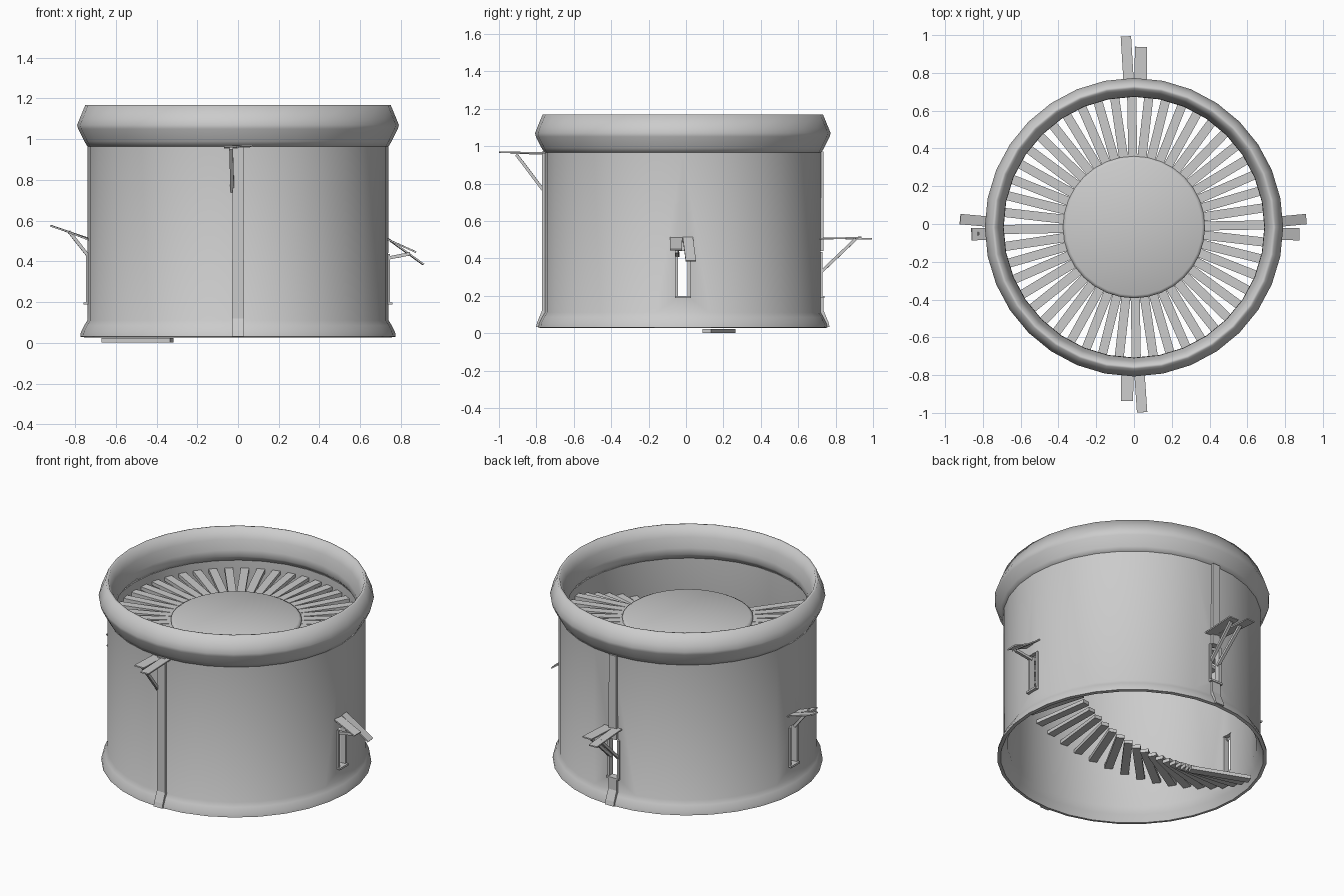
import bpy, bmesh
from math import sin, cos, pi, radians
from mathutils import Matrix, Vector

if "Cube" in bpy.data.objects:
    bpy.data.objects.remove(bpy.data.objects["Cube"])

CY = -0.017   # centre of the tower in y
SIDES = 32


def finish(name, bm, smooth=None):
    bmesh.ops.recalc_face_normals(bm, faces=bm.faces)
    me = bpy.data.meshes.new(name)
    bm.to_mesh(me)
    bm.free()
    ob = bpy.data.objects.new(name, me)
    bpy.context.collection.objects.link(ob)
    bpy.ops.object.select_all(action='DESELECT')
    ob.select_set(True)
    bpy.context.view_layer.objects.active = ob
    if smooth:
        bpy.ops.object.shade_smooth_by_angle(angle=radians(smooth))
    return ob


def lathe(name, profile, closed, smooth):
    bm = bmesh.new()
    rings = []
    for r, z in profile:
        if r == 0:
            rings.append([bm.verts.new((0, CY, z))] * SIDES)
        else:
            rings.append([bm.verts.new((r * cos(2 * pi * i / SIDES), CY + r * sin(2 * pi * i / SIDES), z))
                          for i in range(SIDES)])
    n = len(rings)
    for k in range(n if closed else n - 1):
        a, b = rings[k], rings[(k + 1) % n]
        for i in range(SIDES):
            j = (i + 1) % SIDES
            vs = list(dict.fromkeys((a[i], a[j], b[j], b[i])))
            if len(vs) > 2:
                bm.faces.new(vs)
    return finish(name, bm, smooth)


def radial(angle):
    """Frame whose x axis points outward from the tower axis."""
    return Matrix.Translation((0, CY, 0)) @ Matrix.Rotation(radians(angle), 4, 'Z')


def add_box(bm, matrix, size):
    bmesh.ops.create_cube(bm, size=1, matrix=matrix @ Matrix.Diagonal((*size, 1)))


def add_beam(bm, frame, p, q, width, thick):
    """Board running from p to q inside the given frame."""
    p, q = Vector(p), Vector(q)
    x = (q - p).normalized()
    y = Vector((0, 0, 1)).cross(x).normalized()
    rot = Matrix((x, y, x.cross(y))).transposed().to_4x4()
    add_box(bm, frame @ Matrix.Translation((p + q) / 2) @ rot, ((q - p).length, width, thick))


# tower wall with flared foot and rolled rim
wall = lathe("tower_wall", [(0.755, 0.027), (0.775, 0.03), (0.772, 0.05), (0.755, 0.085), (0.74, 0.11),
                            (0.74, 0.965), (0.715, 0.965), (0.715, 0.11), (0.735, 0.07)], True, 50)
lathe("tower_rim", [(0.74, 0.965), (0.755, 0.99), (0.785, 1.05), (0.79, 1.07), (0.778, 1.1), (0.75, 1.168),
                    (0.735, 1.168), (0.71, 1.1), (0.692, 1.04), (0.69, 1.0), (0.715, 0.965)], True, 80)

# window slots
SLOTS = (0, 90, 180)
bm = bmesh.new()
for a in SLOTS:
    add_box(bm, radial(a) @ Matrix.Translation((0.73, 0, 0.315)), (0.2, 0.07, 0.25))
cutter = finish("slot_cutter", bm)
cutter.hide_render = True
mod = wall.modifiers.new("slots", 'BOOLEAN')
mod.object = cutter
mod.solver = 'EXACT'
bpy.context.view_layer.objects.active = wall
bpy.ops.object.modifier_apply(modifier=mod.name)
bpy.data.objects.remove(cutter)

# window frames
bm = bmesh.new()
for a in SLOTS:
    f = radial(a)
    add_box(bm, f @ Matrix.Translation((0.735, 0, 0.193)), (0.045, 0.085, 0.012))
    for s in (-1, 1):
        add_box(bm, f @ Matrix.Translation((0.728, s * 0.034, 0.315)), (0.036, 0.016, 0.24))
finish("window_frames", bm)


# vertical cover strips on the front and back
def strip(name, angle, points):
    bm = bmesh.new()
    f = radial(angle)
    rows = []
    for r, z, w in points:
        rows.append([bm.verts.new(f @ Vector(c)) for c in
                     ((r - 0.02, -w, z), (r + 0.013, -w, z), (r + 0.013, w, z), (r - 0.02, w, z))])
    for a, b in zip(rows, rows[1:]):
        for i in range(4):
            j = (i + 1) % 4
            bm.faces.new((a[i], a[j], b[j], b[i]))
    bm.faces.new(rows[0])
    bm.faces.new(rows[-1])
    finish(name, bm)


FOOT = [(0.772, 0.032, 0.03), (0.765, 0.06, 0.03), (0.74, 0.12, 0.029)]
strip("front_strip", -90, FOOT + [(0.74, 0.5, 0.028), (0.74, 0.97, 0.026)])
strip("back_strip_lower", 90, FOOT + [(0.74, 0.19, 0.029)])
strip("back_strip_upper", 90, [(0.74, 0.44, 0.027), (0.74, 0.97, 0.025)])


# plank awnings: long and short plank on diagonal braces
def awning(name, angle, z, rise_long, rise_short, long_out, short_out, side, drop, braces):
    bm = bmesh.new()
    f = radial(angle)
    add_beam(bm, f, (0.73, side * 0.026, z), (long_out, side * 0.043, z + rise_long), 0.055, 0.008)
    add_beam(bm, f, (0.73, -side * 0.035, z - 0.005), (short_out, -side * 0.037, z + rise_short), 0.065, 0.008)
    for s in braces:
        add_beam(bm, f, (0.73, s * 0.028, z - drop),
                 (short_out - 0.03, s * 0.034, z + rise_short - 0.008), 0.018, 0.016)
    finish(name, bm)


awning("front_awning", -90, 0.963, 0.005, 0.0, 0.98, 0.92, 1, 0.22, (-1,))
awning("back_awning", 90, 0.508, -0.004, 0.004, 1.01, 0.955, 1, 0.19, (-1, 1))
awning("left_awning", 180, 0.51, 0.065, 0.045, 0.92, 0.86, -1, 0.09, (1,))
awning("right_awning", 0, 0.515, -0.13, -0.07, 0.91, 0.875, 1, 0.1, (-1,))

# spiral stair, then a level gallery of the same boards
STEP = 7.5
CLIMB = 28
bm = bmesh.new()
for i in range(CLIMB + 31):
    z = 0.012 + min(i, CLIMB) * 0.032
    add_box(bm, radial(158.5 + i * STEP) @ Matrix.Translation((0.53, 0, z)), (0.36, 0.048, 0.022))
finish("stair_boards", bm)

# flat central platform level with the gallery
lathe("central_platform", [(0, 0.936), (0.36, 0.934), (0.376, 0.925), (0.376, 0.88), (0.36, 0.873), (0, 0.872)],
      False, 80)
